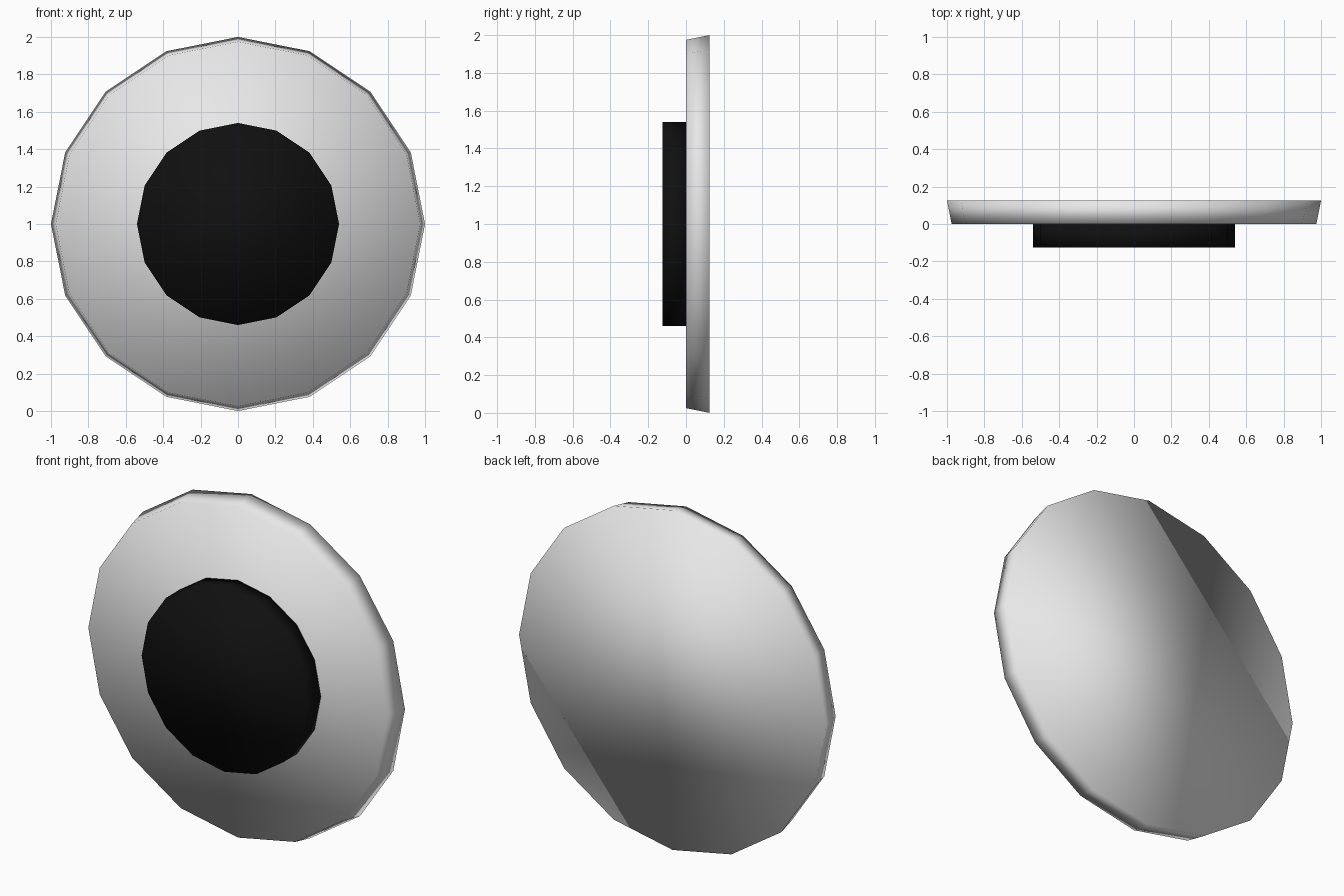
import bpy, bmesh, math

if "Cube" in bpy.data.objects:
    bpy.data.objects.remove(bpy.data.objects["Cube"])


def material(name, color):
    mat = bpy.data.materials.new(name)
    mat.diffuse_color = (*color, 1.0)
    mat.use_nodes = True
    mat.node_tree.nodes["Principled BSDF"].inputs["Base Color"].default_value = mat.diffuse_color
    return mat


def disc(name, y_front, r_front, y_back, r_back, mat, sides=16):
    """Capped, fully smooth-shaded disc along y, with a corner at the top."""
    bm = bmesh.new()
    rings = []
    for y, r in ((y_front, r_front), (y_back, r_back)):
        rings.append([bm.verts.new((r * math.sin(math.tau * i / sides), y,
                                    1.0 + r * math.cos(math.tau * i / sides)))
                      for i in range(sides)])
    front, back = rings
    bm.faces.new(front)
    bm.faces.new(back[::-1])
    for i in range(sides):
        j = (i + 1) % sides
        bm.faces.new((front[i], back[i], back[j], front[j]))
    bmesh.ops.recalc_face_normals(bm, faces=bm.faces)
    for f in bm.faces:
        f.smooth = True
    mesh = bpy.data.meshes.new(name)
    bm.to_mesh(mesh)
    bm.free()
    mesh.materials.append(mat)
    obj = bpy.data.objects.new(name, mesh)
    bpy.context.collection.objects.link(obj)
    return obj


white = material("white", (0.8, 0.8, 0.8))
black = material("black", (0.005, 0.005, 0.005))

# White of the eye: flares slightly towards the back
disc("eye_white", 0.0, 0.975, 0.125, 1.0, white)
# Pupil: straight disc on the front, barely sunk into the white
disc("pupil", -0.125, 0.54, 0.002, 0.54, black)
